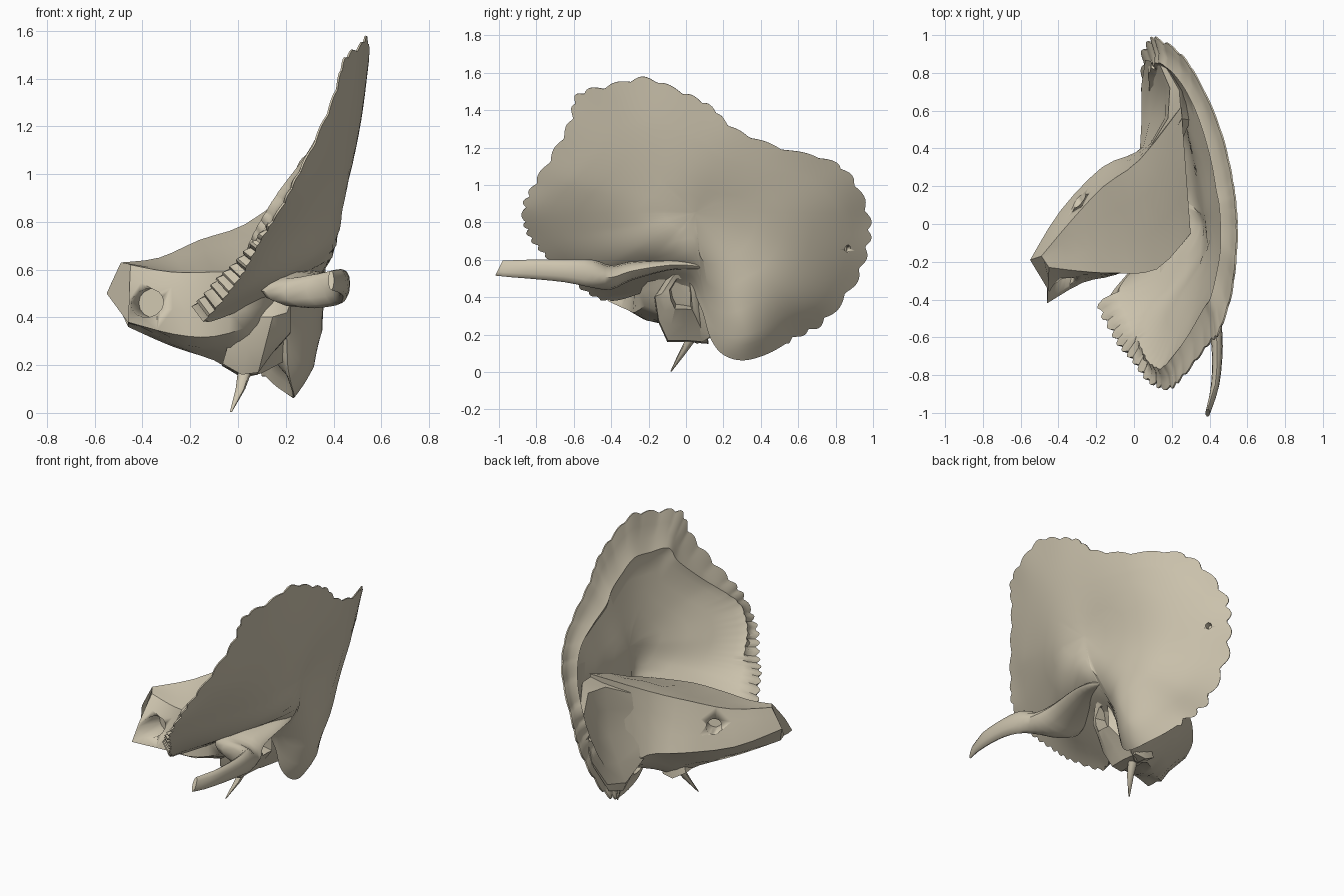
import bpy, bmesh, math
from mathutils import Vector, Matrix, noise

if "Cube" in bpy.data.objects:
    bpy.data.objects.remove(bpy.data.objects["Cube"])

bone = bpy.data.materials.new("pale bone")
bone.use_nodes = True
bone.diffuse_color = (0.62, 0.56, 0.43, 1)
bone.node_tree.nodes["Principled BSDF"].inputs["Base Color"].default_value = bone.diffuse_color


def make(name, verts, faces, angle=40):
    """Create a mesh object with consistent normals and angle-limited smoothing."""
    mesh = bpy.data.meshes.new(name)
    mesh.from_pydata(verts, [], faces)
    bm = bmesh.new()
    bm.from_mesh(mesh)
    bmesh.ops.remove_doubles(bm, verts=bm.verts, dist=0.0005)
    bmesh.ops.recalc_face_normals(bm, faces=bm.faces)
    bm.to_mesh(mesh)
    bm.free()
    mesh.materials.append(bone)
    obj = bpy.data.objects.new(name, mesh)
    bpy.context.collection.objects.link(obj)
    bpy.ops.object.select_all(action="DESELECT")
    obj.select_set(True)
    bpy.context.view_layer.objects.active = obj
    bpy.ops.object.shade_smooth_by_angle(angle=math.radians(angle))
    return obj


def loft(name, rings, angle=40):
    """Join rings of equal length into a closed tube."""
    n = len(rings[0])
    verts = [Vector(p) for ring in rings for p in ring]
    faces = [(i * n + j, i * n + (j + 1) % n, (i + 1) * n + (j + 1) % n, (i + 1) * n + j)
             for i in range(len(rings) - 1) for j in range(n)]
    faces += [tuple(range(n)), tuple(range(len(verts) - n, len(verts)))]
    return make(name, verts, faces, angle)


def spline(points, steps, closed):
    """Sample a Catmull-Rom curve through points."""
    n, out = len(points), []
    for i in range(n if closed else n - 1):
        ids = [(i + k) % n if closed else min(max(i + k, 0), n - 1) for k in (-1, 0, 1, 2)]
        a, b, c, d = (Vector(points[k]) for k in ids)
        for s in range(steps):
            t = s / steps
            out.append(b + (c - a) * t / 2 + (a * 2 - b * 5 + c * 4 - d) * t * t / 2
                       + (b * 3 - a - c * 3 + d) * t ** 3 / 2)
    return out if closed else out + [Vector(points[-1])]


def drill(obj, centre, direction, radius, depth):
    """Cut a round canal into a part."""
    turn = Vector(direction).to_track_quat("Z", "Y").to_matrix().to_4x4()
    rings = [[Matrix.Translation(centre) @ turn @ Vector((radius * math.cos(a), radius * math.sin(a), h))
              for a in (math.tau * k / 14 for k in range(14))] for h in (-depth, depth)]
    cutter = loft("canal_cutter", rings)
    cutter.hide_render = True
    mod = obj.modifiers.new("canal", "BOOLEAN")
    mod.operation, mod.object, mod.solver = "DIFFERENCE", cutter, "EXACT"
    bpy.context.view_layer.objects.active = obj
    bpy.ops.object.modifier_apply(modifier=mod.name)
    bpy.data.objects.remove(cutter)


# Plate outline and surface controls: (y, z, x)
rim = [(-.42, .38, -.14), (-.62, .49, -.05), (-.73, .6, .03), (-.84, .73, .1), (-.87, .87, .19),
       (-.82, .99, .25), (-.71, 1.17, .34), (-.62, 1.34, .41), (-.58, 1.48, .45), (-.41, 1.53, .51),
       (-.22, 1.57, .54), (-.03, 1.5, .55), (.13, 1.42, .54), (.26, 1.3, .52), (.5, 1.2, .46),
       (.77, 1.13, .34), (.9, 1.02, .25), (.98, .82, .13), (.97, .66, .09), (.9, .47, .05),
       (.74, .27, .05), (.6, .19, .08), (.45, .1, .17), (.31, .06, .23), (.2, .09, .23),
       (.13, .18, .21), (.08, .34, .2), (0, .46, .19), (-.2, .43, .02)]
inside = [(0, .61, .37), (-.2, .63, .33), (-.38, .58, .2), (-.4, .75, .28), (-.65, .78, .19),
          (-.6, 1, .33), (-.3, 1, .42), (0, 1, .47), (-.2, 1.3, .51), (.3, 1, .45), (.25, .65, .37),
          (.32, .4, .36), (.32, .2, .32), (.55, .6, .32), (.55, .9, .39), (.78, .85, .28), (.6, .36, .22),
          (.1, .8, .4)]
ctrl = [Vector((p[0], p[1])) for p in rim + inside]


def kernel(d):
    return d * d * math.log(d) if d > 1e-6 else 0


def basis(q):
    return [kernel((q - c).length) for c in ctrl] + [1, q.x, q.y]


def solve(rows):
    """Gaussian elimination on an augmented matrix."""
    n = len(rows)
    for i in range(n):
        best = max(range(i, n), key=lambda r: abs(rows[r][i]))
        rows[i], rows[best] = rows[best], rows[i]
        for r in range(n):
            if r != i:
                f = rows[r][i] / rows[i][i]
                rows[r] = [u - f * v for u, v in zip(rows[r], rows[i])]
    return [rows[i][n] / rows[i][i] for i in range(n)]


system = [basis(c) + [p[2]] for c, p in zip(ctrl, rim + inside)]
system += [[f(c) for c in ctrl] + [0] * 4 for f in (lambda c: 1, lambda c: c.x, lambda c: c.y)]
weights = solve(system)


def side(q):
    return sum(w * b for w, b in zip(weights, basis(q)))


def bump(q, y, z, size):
    return math.exp(-((q.x - y) ** 2 + (q.y - z) ** 2) / size ** 2)


# Fan-shaped plate: thin hollow, raised inner lip, then a bevel to the scalloped rim
hub = Vector((.05, .85))
outline = spline([(p[0], p[1]) for p in rim], 14, True)
outer, inner = [], []
for level in range(10):
    ring_out, ring_in = [], []
    for k, p in enumerate(outline):
        front = k < 50
        band = .1 + .23 * max(0, (p - hub).normalized().y)
        t = .02 + (.92 - band) * level / 5 if level < 6 else 1 - band * (9 - level) / 3
        phase = k * math.pi / (4 if front else 9) + 2 * noise.noise((k / 35, 0, 0))
        wave = abs(math.sin(phase)) if k < 300 else .5
        q = hub + (p - hub) * t * (1 + (wave - .6) * .028 * max(0, (t - .85) / .15))
        x, e = side(q), .01
        n = Vector((1, -(side(q + Vector((e, 0))) - x) / e, -(side(q + Vector((0, e))) - x) / e)).normalized()
        body = .04 + .12 * bump(q, .36, .28, .21) + .05 * bump(q, .5, .85, .2)
        body += .02 if level == 6 else 0
        thick = .008 + min(1, (1 - t) / band) * body
        if level > 6:
            suture = .075 * min(1, max(0, (.8 - p.y) / .3)) * front
            thick = max(thick, suture + .012 * (wave - .5))
        a = Vector((x, q.x, q.y))
        ring_out.append(a)
        ring_in.append(a - n * thick)
    outer.append(ring_out)
    inner.append(ring_in)
plate = loft("squamous_plate", outer + inner[::-1], 35)
drill(plate, (.15, .86, .66), (1, .5, 0), .018, .25)

# Cheek process: flattened bar widening into its root and crest
path = [(.39, -1, .555, .012, .04), (.43, -.85, .55, .022, .05), (.44, -.65, .54, .03, .06),
        (.41, -.5, .525, .05, .075), (.28, -.4, .505, .16, .065), (.25, -.29, .54, .14, .05),
        (.28, -.1, .57, .1, .028), (.31, .02, .57, .05, .02), (.31, .08, .56, .02, .01)]
rings = []
for x, y, z, w, h in spline(path, 3, False):
    rings.append([(x + w * math.cos(a), y + .02 * math.sin(a) * (y < -.9), z + h * math.sin(a))
                  for a in (math.tau * k / 12 for k in range(12))])
loft("cheek_process", rings, 50)

# Petrous pyramid: ridge, front floor, front foot, underside, back foot
stations = [
    [(-.49, -.17, .63), (-.45, -.23, .62), (-.46, -.42, .38), (-.46, -.3, .36), (-.55, -.19, .5)],
    [(-.33, .02, .65), (-.28, -.25, .59), (-.27, -.31, .33), (-.28, -.15, .28), (-.39, .07, .44)],
    [(-.16, .2, .725), (-.1, -.26, .59), (-.1, -.27, .32), (-.1, 0, .22), (-.17, .3, .43)],
    [(.03, .34, .79), (.12, -.24, .6), (.08, -.18, .38), (.04, .06, .15), (.01, .38, .4)],
    [(.25, .62, .95), (.3, -.05, .66), (.2, .02, .48), (.2, .17, .22), (.13, .5, .3)]]
columns = [spline([s[k] for s in stations], 3, False) for k in range(5)]
rings = []
for i in range(len(columns[0])):
    ring = []
    for k in range(5):
        a, b = columns[k][i], columns[(k + 1) % 5][i]
        for f in (0, .33, .67):
            p = a.lerp(b, f)
            ring.append(p + Vector((0, 0, .03)) * noise.noise(p * 5) * (f > 0))
    rings.append(ring)
petrous = loft("petrous_pyramid", rings, 35)
drill(petrous, (-.27, .1, .56), (-.5, .8, .15), .045, .12)
drill(petrous, (-.39, -.38, .46), (-.2, -1, 0), .06, .17)

# Sigmoid trough between the pyramid and the rear margin
loft("sigmoid_trough", [spline(s, 2, True) for s in (
    [(.03, .37, .38), (.08, .4, .58), (.08, .4, .78), (.22, .36, .78), (.2, .3, .3)],
    [(.04, .55, .28), (.15, .56, .55), (.18, .56, .86), (.3, .55, .88), (.15, .5, .25)],
    [(.04, .74, .34), (.14, .73, .6), (.19, .72, .88), (.26, .7, .88), (.08, .7, .34)],
    [(.06, .87, .53), (.1, .86, .66), (.13, .86, .78), (.16, .86, .78), (.08, .86, .54)])], 35)

# Tympanic plate with a small ear opening
shape = [(-.17, .4), (-.15, .27), (-.1, .16), (0, .16), (.12, .15), (.11, .33), (.09, .48), (.03, .54), (-.08, .54)]
centre, opening = Vector((-.03, .38)), Vector((-.03, .44))
rings = []
for x, scale in ((.02, .85), (.1, 1), (.17, .97), (.23, .7), (.22, .42), (.08, .3)):
    pivot = centre.lerp(opening, (1 - scale) / .7)
    rings.append([(x + .25 * (q[1] - .5) * (.5 < scale), *(pivot + (Vector(q) - centre) * scale)) for q in shape])
loft("tympanic_plate", rings, 35)

# Styloid spike
rings = []
for x, y, z, r in ((.05, .06, .27, .05), (.03, .03, .18, .03), (.01, -.02, .1, .02), (-.03, -.08, .003, .004)):
    rings.append([(x + r * math.cos(a), y + r * math.sin(a), z) for a in (math.tau * k / 8 for k in range(8))])
loft("styloid_spike", rings, 50)
